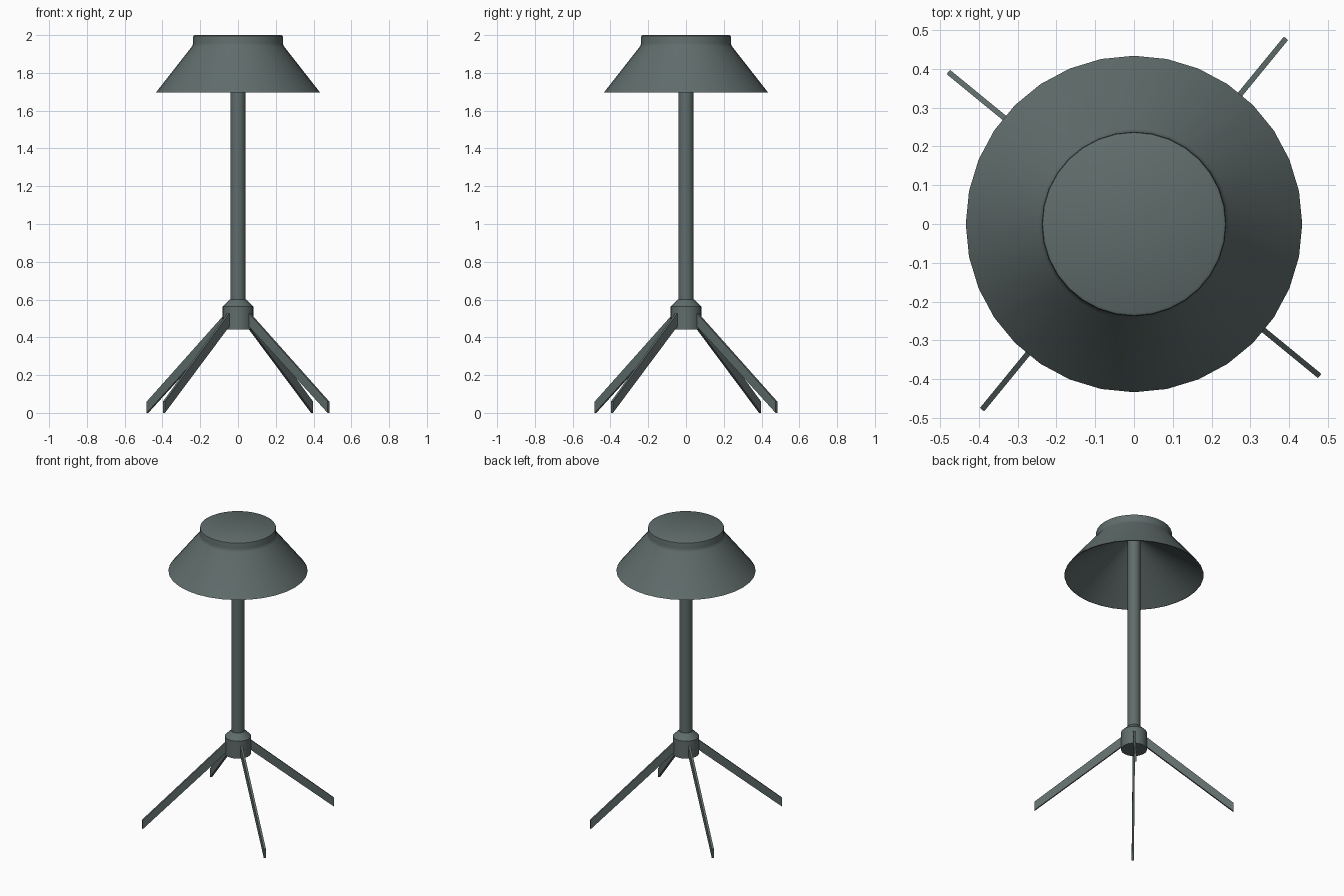
import bpy, bmesh, math

if "Cube" in bpy.data.objects:
    bpy.data.objects.remove(bpy.data.objects["Cube"])

mat = bpy.data.materials.new("slate_metal")
mat.diffuse_color = (0.115, 0.15, 0.147, 1)
mat.use_nodes = True
mat.node_tree.nodes["Principled BSDF"].inputs["Base Color"].default_value = mat.diffuse_color


def finish(name, bm, smooth=True):
    bmesh.ops.recalc_face_normals(bm, faces=bm.faces[:])
    me = bpy.data.meshes.new(name)
    bm.to_mesh(me)
    bm.free()
    ob = bpy.data.objects.new(name, me)
    bpy.context.collection.objects.link(ob)
    me.materials.append(mat)
    if smooth:
        bpy.ops.object.select_all(action='DESELECT')
        ob.select_set(True)
        bpy.context.view_layer.objects.active = ob
        bpy.ops.object.shade_smooth_by_angle(angle=math.radians(30))
    return ob


def lathe(name, profile, sides=32):
    """Revolve (radius, z) points around z; both ends are capped."""
    bm = bmesh.new()
    rings = [[bm.verts.new((r * math.cos(2 * math.pi * i / sides),
                            r * math.sin(2 * math.pi * i / sides), z))
              for i in range(sides)] for r, z in profile]
    for a, b in zip(rings, rings[1:]):
        for i in range(sides):
            j = (i + 1) % sides
            bm.faces.new((a[i], a[j], b[j], b[i]))
    bm.faces.new(rings[0])
    bm.faces.new(rings[-1])
    return finish(name, bm)


# Shade: inner cone running up to the pole, thin rim, outer cone, rounded collar
lathe("shade", [(0.035, 1.96), (0.427, 1.697), (0.434, 1.697),
                (0.246, 1.937), (0.240, 1.947), (0.238, 1.96),
                (0.238, 1.988), (0.236, 1.996), (0.229, 2.0)])

# Pole up into the shade
lathe("pole", [(0.04, 0.58), (0.04, 1.98)])

# Hub with a chamfered top
lathe("hub", [(0.081, 0.442), (0.081, 0.562), (0.043, 0.60)])

# Four thin plate legs, cut vertically at the foot
side = [(0.06, 0.545), (0.06, 0.475), (0.619, 0.0), (0.619, 0.06)]
for k in range(4):
    a = math.radians(50.7 + 90 * k)
    c, s = math.cos(a), math.sin(a)
    bm = bmesh.new()
    plates = [[bm.verts.new((r * c - t * s, r * s + t * c, z)) for r, z in side]
              for t in (-0.007, 0.007)]
    for p in plates:
        bm.faces.new(p)
    for i in range(4):
        j = (i + 1) % 4
        bm.faces.new((plates[0][i], plates[0][j], plates[1][j], plates[1][i]))
    finish(f"leg_{k + 1}", bm, smooth=False)
